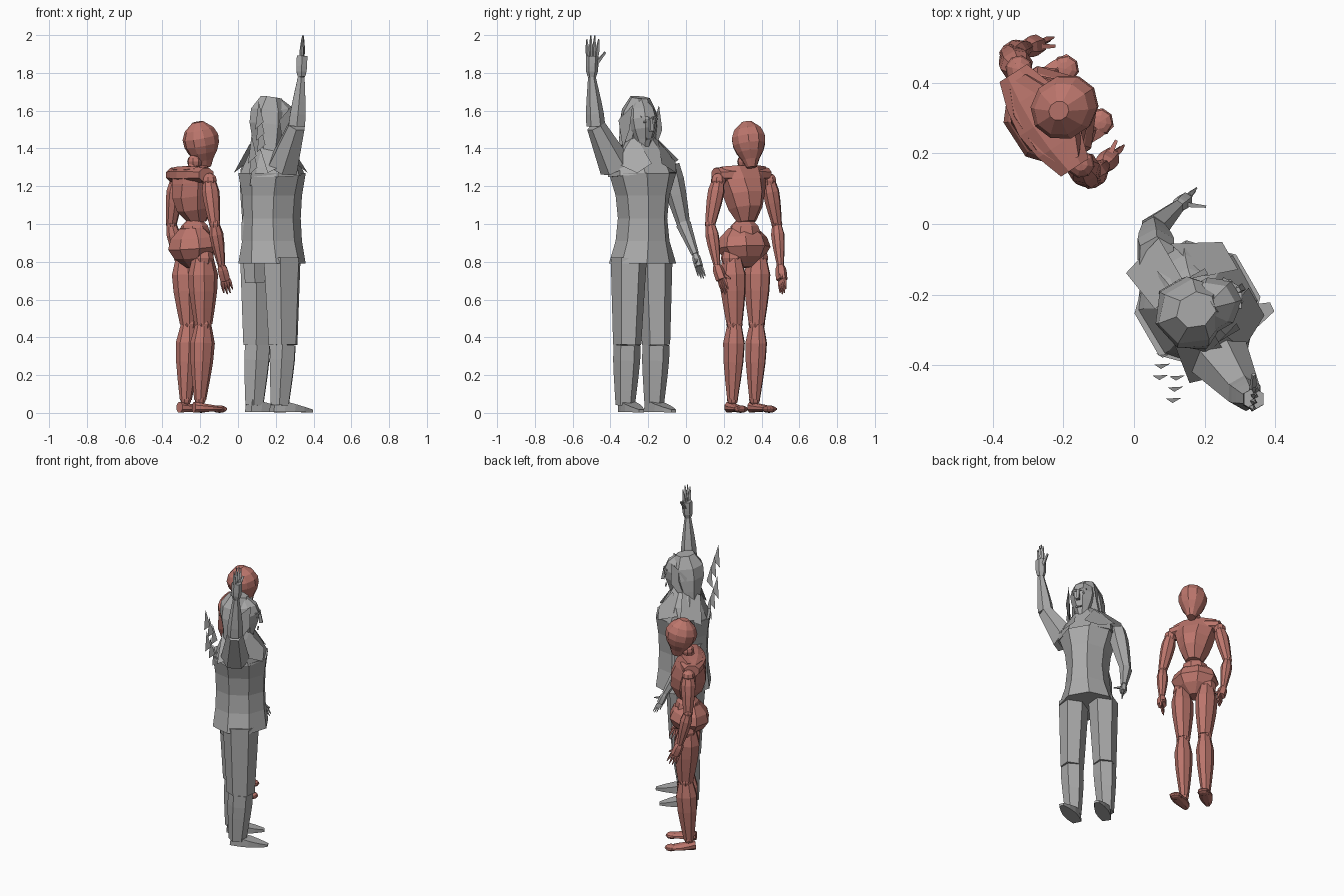
import bpy, bmesh
from math import sin, cos, pi, radians
from mathutils import Vector, Matrix

cube = bpy.data.objects.get("Cube")
if cube:
    bpy.data.objects.remove(cube, do_unlink=True)


def material(name, red, green, blue):
    made = bpy.data.materials.new(name)
    made.use_nodes = True
    colour = (red, green, blue, 1)
    made.diffuse_color = colour
    made.node_tree.nodes["Principled BSDF"].inputs["Base Color"].default_value = colour
    return made


def stand(x, y, degrees):
    """Frame of a figure: x forward, y to its left, z up."""
    return Matrix.Translation((x, y, 0)) @ Matrix.Rotation(radians(degrees), 4, "Z")


def finish(name, bm):
    bmesh.ops.recalc_face_normals(bm, faces=bm.faces[:])
    mesh = bpy.data.meshes.new(name)
    bm.to_mesh(mesh)
    bm.free()
    mesh.materials.append(paint)
    part = bpy.data.objects.new(name, mesh)
    bpy.context.collection.objects.link(part)
    part.matrix_world = place


def loft(name, start, end, rule, sides=8, steps=4):
    """Stack rings from start to end; rule(t) gives the side and depth radius."""
    bm = bmesh.new()
    start, end = Vector(start), Vector(end)
    along = (end - start).normalized()
    front = Vector((1, 0, 0)) if abs(along.z) > .6 else Vector((0, 0, 1))
    depth = (front - along * front.dot(along)).normalized()
    across = along.cross(depth)
    rings = []
    for step in range(steps + 1):
        t = step / steps
        wide, deep = rule(t)
        angles = [2 * pi * (i + .5) / sides for i in range(sides)]
        rings.append([bm.verts.new(start.lerp(end, t) + across * wide * cos(a) + depth * deep * sin(a))
                      for a in angles])
    for low, high in zip(rings, rings[1:]):
        for i in range(sides):
            j = (i + 1) % sides
            bm.faces.new((low[i], low[j], high[j], high[i]))
    bm.faces.new(rings[0])
    bm.faces.new(rings[-1])
    finish(name, bm)


def limb(name, start, end, first, last, bulge=0, deep=1, sides=6):
    """Tapered limb whose muscle swells nearer its start."""
    def rule(t):
        radius = first + (last - first) * t + bulge * sin(pi * t ** .6)
        return radius, radius * deep
    loft(name, start, end, rule, sides)


def ball(name, centre, size):
    bm = bmesh.new()
    bmesh.ops.create_uvsphere(bm, u_segments=8, v_segments=6, radius=1)
    shape = Matrix.Translation(centre) @ Matrix.Diagonal((*size, 1))
    bmesh.ops.transform(bm, verts=bm.verts[:], matrix=shape)
    finish(name, bm)


def flap(name, *points):
    bm = bmesh.new()
    bm.faces.new([bm.verts.new(p) for p in points])
    finish(name, bm)


def hand(name, wrist, tip, spread, thumb):
    """Palm, four fingers and a thumb between the wrist and the fingertips."""
    wrist, tip, spread = Vector(wrist), Vector(tip), Vector(spread)
    knuckle = wrist.lerp(tip, .5)
    wide = spread.length
    limb(name + "_palm", wrist, knuckle, wide * .7, wide, wide * .2)
    for i in range(4):
        k = (i - 1.5) / 1.5
        root = knuckle + spread * k * .75
        end = tip + spread * k + (wrist - tip) * k * k * .1
        limb(f"{name}_finger_{i}", root, end, wide * .3, wide * .1, wide * .1, sides=4)
    limb(name + "_thumb", wrist.lerp(tip, .2), thumb, wide * .5, wide * .2, sides=4)


def egg(t):
    """Narrow chin, full crown."""
    return max(.3, abs(sin(pi * t ** 1.4)) ** .5)


def mirrored(side, x, y, z):
    return Vector((x, side * y, z))


SIDES = {"left": 1, "right": -1}

# ---- Clothed waving figure ----
paint = material("stone grey", .4, .4, .4)
place = stand(.18, -.23, 30)

# Tunic, shoulders and coat tail
def tunic_rule(t):
    flare = (1 - 2 * t) ** 2
    return .125 + .055 * flare, .16 + .02 * flare


loft("tunic", (0, 0, .79), (0, 0, 1.27), tunic_rule)
loft("shoulder_yoke", (0, 0, 1.26), (-.01, -.01, 1.46), lambda t: (.19 - .12 * t * t, .17 - .1 * t))
limb("coat_tail", (-.09, .05, 1.1), (-.07, .06, .69), .05, .06, .02)
for name, side in SIDES.items():
    flap(name + "_lapel", mirrored(side, .06, .06, 1.44), mirrored(side, .15, .03, 1.32),
         mirrored(side, .15, .12, 1.27), mirrored(side, .02, .19, 1.33))
    flap(name + "_cape_corner", mirrored(side, 0, .08, 1.46), mirrored(side, 0, .22, 1.34),
         mirrored(side, -.13, .18, 1.27), mirrored(side, -.11, .05, 1.42))

# Head, hair and face, turned slightly to the right
limb("neck", (0, -.01, 1.36), (.01, -.02, 1.48), .06, .05)
loft("head", (.05, -.02, 1.39), (.01, -.02, 1.66), lambda t: (.08 * egg(t), .1 * egg(t)), steps=5)
loft("hair", (-.05, -.01, 1.38), (-.01, -.01, 1.67),
     lambda t: (.11 - .06 * t ** 4, .06 + .05 * sin(pi * t ** 1.6)), sides=7)
limb("nose", (.13, -.02, 1.49), (.12, -.02, 1.56), .015, .01, sides=4)
limb("mouth", (.11, -.04, 1.45), (.11, 0, 1.45), .006, .006, sides=4)
for name, side in SIDES.items():
    middle = Vector((0, -.02, 0))
    limb(name + "_brow", middle + mirrored(side, .12, .01, 1.56), middle + mirrored(side, .1, .05, 1.57),
         .01, .005, sides=4)
    ball(name + "_eye", middle + mirrored(side, .11, .03, 1.54), (.01, .01, .007))
    flap(name + "_hair_lock", *(middle + mirrored(side, *p) for p in (
        (.07, .08, 1.63), (.07, .1, 1.5), (0, .1, 1.4), (-.03, .11, 1.55))))

# Loose slivers behind the right shoulder
for i in range(6):
    corner = Vector((-.17 - .02 * (i % 3), -.06 - .025 * i, 1.2 + .06 * i))
    flap(f"loose_sliver_{i}", corner, corner + Vector((.04, -.02, .04)), corner + Vector((.01, -.02, .15)))

# Trousers and pointed shoes
for name, side in SIDES.items():
    x = -.01 - .02 * side
    hip, knee, ankle, heel, toe = (mirrored(side, x + forward, .09 + out, height) for forward, out, height in (
        (0, 0, .82), (0, .01, .36), (-.02, .01, .04), (-.06, 0, .04), (.17, .02, .01)))
    limb(name + "_trouser_thigh", hip, knee, .09, .07, deep=1.25)
    limb(name + "_trouser_shin", knee, ankle, .07, .05, .005, deep=1.1)
    loft(name + "_shoe", heel, toe, lambda t: (.04 + .03 * sin(pi * t) - .02 * t, .05 - .04 * t), sides=4)

# Raised right arm
shoulder, elbow, wrist = (-.02, -.15, 1.3), (-.01, -.28, 1.52), (0, -.31, 1.78)
limb("right_sleeve", shoulder, elbow, .09, .05)
limb("right_forearm", elbow, wrist, .05, .02, .005)
hand("right_hand", wrist, (.01, -.31, 2), (.02, .025, 0), (.04, -.25, 1.91))

# Lowered left arm
shoulder, elbow, wrist = (-.03, .18, 1.31), (0, .25, 1), (.09, .27, .84)
limb("left_sleeve", shoulder, elbow, .055, .035, .01)
limb("left_forearm", elbow, wrist, .04, .02)
hand("left_hand", wrist, (.15, .28, .71), (.02, .01, 0), (.16, .23, .79))

# ---- Jointed mannequin ----
paint = material("clay red", .5, .18, .15)
place = stand(-.23, .31, 33)

# Head and neck
loft("mannequin_head", (.07, 0, 1.3), (.02, 0, 1.54), lambda t: (.09 * egg(t), .1 * egg(t)), sides=10, steps=6)
ball("neck_joint", (0, 0, 1.33), (.04, .04, .04))
limb("mannequin_neck", (-.02, 0, 1.24), (0, 0, 1.34), .04, .03)

# Ribcage, shoulder bar, waist and pelvis
loft("ribcage", (.02, 0, 1.01), (-.03, 0, 1.3), lambda t: (.05 + .1 * t ** .7, .05 + .02 * t + .06 * sin(pi * t ** .8)))
loft("shoulder_bar", (-.03, -.16, 1.26), (-.03, .16, 1.26), lambda t: (.05 + .04 * sin(pi * t), .04 + .01 * sin(pi * t)))
ball("waist_ball", (0, 0, .95), (.08, .09, .08))
loft("pelvis", (0, 0, .77), (-.02, 0, .98), lambda t: (.04 + .04 * t + .09 * sin(pi * t), .04 + .02 * t + .08 * sin(pi * t)))


def jointed(name, joints, bones, balls, bulge, deep):
    """Ball joints joined by swelling limbs."""
    for (joint, centre), radius in zip(joints.items(), balls):
        ball(f"{name}_{joint}", centre, (radius, radius, radius))
    centres = list(joints.values())
    for i, bone in enumerate(bones):
        limb(f"{name}_{bone}", centres[i], centres[i + 1], balls[i] * .8, balls[i + 1] * .9, bulge, deep, sides=8)


for name, side in SIDES.items():
    name = "mannequin_" + name
    arm = {"shoulder": mirrored(side, -.01, .16, 1.23), "elbow": mirrored(side, -.01, .21, 1),
           "wrist": mirrored(side, .04, .2, .78)}
    jointed(name, arm, ("upper_arm", "forearm"), (.04, .03, .02), .013, 1.1)
    hand(name + "_hand", arm["wrist"], mirrored(side, .1, .18, .63), (.028, 0, .01), mirrored(side, .11, .16, .71))
    leg = {"hip": mirrored(side, 0, .08, .82), "knee": mirrored(side, .01, .07, .47),
           "ankle": mirrored(side, -.01, .07, .07)}
    jointed(name, leg, ("thigh", "shin"), (.06, .045, .03), .022, 1.25)
    loft(name + "_foot", mirrored(side, -.05, .07, .03), mirrored(side, .13, .1, .02),
         lambda t: (.025 + .02 * sin(pi * t), .03 - .02 * t))
    ball(name + "_toes", mirrored(side, .1, .09, .02), (.04, .04, .02))
